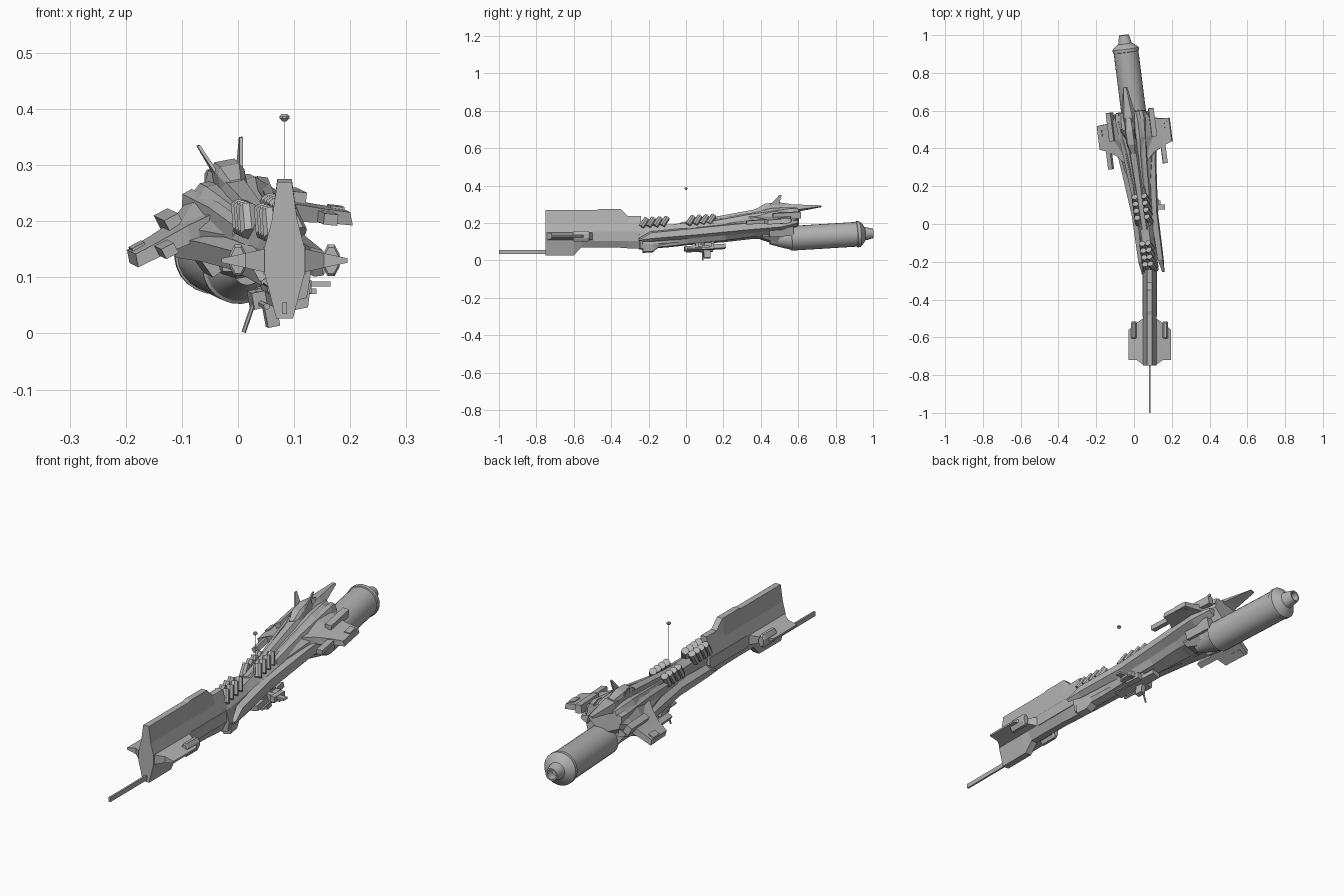
import bpy, bmesh
from math import radians, cos, sin, pi
from mathutils import Matrix, Vector

if "Cube" in bpy.data.objects:
    bpy.data.objects.remove(bpy.data.objects["Cube"])

I = Matrix.Identity(4)
# The rear ship is symmetric in its own yawed, pitched and rolled frame
S = (Matrix.Translation((0, 0.5, 0.175)) @ Matrix.Rotation(radians(7.2), 4, 'Z')
     @ Matrix.Rotation(radians(3.5), 4, 'X') @ Matrix.Rotation(radians(-11), 4, 'Y'))
grey = bpy.data.materials.new('dark_grey')
grey.diffuse_color = (.45, .45, .45, 1)
grey.use_nodes = True
grey.node_tree.nodes["Principled BSDF"].inputs["Base Color"].default_value = grey.diffuse_color


def finish(name, bm, M):
    bm.transform(M)
    bmesh.ops.recalc_face_normals(bm, faces=bm.faces)
    me = bpy.data.meshes.new(name)
    bm.to_mesh(me)
    bm.free()
    me.materials.append(grey)
    ob = bpy.data.objects.new(name, me)
    bpy.context.collection.objects.link(ob)
    return ob


def loft(name, rings, M=I):
    bm = bmesh.new()
    vs = [[bm.verts.new(p) for p in r] for r in rings]
    n = len(rings[0])
    for a, b in zip(vs, vs[1:]):
        for i in range(n):
            j = (i + 1) % n
            bm.faces.new((a[i], a[j], b[j], b[i]))
    bm.faces.new(vs[0])
    bm.faces.new(vs[-1])
    return finish(name, bm, M)


def box(name, loc, size, M=I, rot=(0, 0, 0)):
    bm = bmesh.new()
    R = Matrix.Translation(loc)
    for a, ax in zip(rot, 'XYZ'):
        R = R @ Matrix.Rotation(radians(a), 4, ax)
    bmesh.ops.create_cube(bm, size=1, matrix=R @ Matrix.Diagonal((*size, 1)))
    return finish(name, bm, M)


def lathe(name, prof, sides, loc=(0, 0, 0), M=I, zs=1):
    # profile of (y, radius) turned around the y axis
    return loft(name, [[(loc[0] + r * cos(2 * pi * (i + .5) / sides), loc[1] + y,
                         loc[2] + zs * r * sin(2 * pi * (i + .5) / sides)) for i in range(sides)]
                       for y, r in prof], M)


def rod(name, a, b, r1, r2, sides=6, M=I):
    a, b = Vector(a), Vector(b)
    q = (b - a).to_track_quat('Y', 'Z').to_matrix().to_4x4()
    return lathe(name, [(0, r1), ((b - a).length, r2)], sides, M=M @ Matrix.Translation(a) @ q)


def mirrored(half, v, cx=0):
    # closed section at y = v from its right half of (x, z) points
    return [(cx + x, v, z) for x, z in half] + [(cx - x, v, z) for x, z in reversed(half)]


def section(v, wt, wm, wb, zt, z1, z2, zb):
    return mirrored([(wt, zt), (wm, z1), (wm, z2), (wb, zb)], v)


# ---- Nose: tall star-section blade with stubby side wings
CX = 0.083
nose = [(-.75, .270, .027), (-.60, .270, .027), (-.56, .270, .07), (-.48, .270, .07),
        (-.46, .275, .07), (-.35, .275, .068), (-.31, .237, .065), (-.24, .237, .062)]
loft('nose_body', [mirrored([(.013, t), (.023, .2), (.036, .152), (.036, .108), (.015, b)], y, CX)
                   for y, t, b in nose])
for s in (1, -1):
    loft('nose_wing', [[(CX + s * x, y0, .13 + t), (CX + s * x, y1, .13 + t),
                        (CX + s * x, y1, .13 - t), (CX + s * x, y0, .13 - t)]
                       for x, y0, y1, t in [(.0, -.749, -.49, .025), (.035, -.745, -.50, .021),
                                            (.07, -.72, -.525, .013), (.112, -.72, -.56, .004)]])
    lathe('nose_pod', [(-.605, .013), (-.60, .016), (-.525, .016), (-.515, .012)], 8,
          (CX + s * .083, 0, .13), zs=1.9)
    box('nose_side_strip', (CX + s * .03, -.36, .13), (.015, .26, .05))
box('nose_spike', (CX, -.865, .045), (.008, .27, .02))

# ---- Main hull, widening to the rear
hull = [(-.76, .02, .030, .015, .05, .02, -.03, -.07), (-.58, .022, .036, .018, .05, .02, -.03, -.065),
        (-.50, .024, .042, .020, .055, .02, -.03, -.06), (-.30, .026, .055, .026, .07, .03, -.025, -.055),
        (-.14, .034, .085, .035, .085, .035, -.015, -.045), (-.04, .045, .110, .045, .10, .04, 0, -.05),
        (.05, .045, .105, .04, .10, .045, .01, -.03), (.10, .04, .075, .03, .095, .05, .03, 0)]
loft('main_hull', [section(*h) for h in hull], S)

# Raised spine ending in a tail spike
spine = [(-.53, .012, .022, .045, .06), (-.36, .012, .024, .05, .077), (-.12, .016, .03, .07, .105),
         (.08, .022, .04, .08, .118), (.12, .018, .03, .088, .115), (.235, .007, .012, .10, .106)]
loft('spine', [[(-b, v, z0), (-a, v, z1), (a, v, z1), (b, v, z0)] for v, a, b, z0, z1 in spine], S)

# Thick slanted ribs in two groups of four pairs, one on each side of the spine
for start, x, z in ((-.745, .019, .072), (-.495, .03, .066)):
    for i in range(4):
        for s in (1, -1):
            rod('rib', (s * (x + .004), start + i * .037, z - .026),
                (s * (x - .004), start + i * .037 + .034, z + .018), .017, .016, 8, S)

for s in (1, -1):
    # Long pointed side rail
    rail = [(-.77, .056, .005, -.035, -.02), (-.70, .054, .012, -.04, .015), (-.45, .052, .016, -.035, .025),
            (-.20, .075, .018, -.03, .03), (.0, .095, .022, -.03, .03), (.09, .085, .015, -.01, .025)]
    loft('side_rail', [[(s * (x - w), v, z0), (s * (x + w), v, z0 + .012), (s * (x + w), v, z1 - .012),
                        (s * (x - w), v, z1)] for v, x, w, z0, z1 in rail], S)
    # Upper shoulder beam
    loft('shoulder_beam', [[(s * (x - .012), v, z - .025), (s * (x + .014), v, z - .03),
                            (s * (x + .008), v, z), (s * (x - .01), v, z + .006)]
                           for v, x, z in [(-.36, .038, .05), (-.16, .052, .072), (.06, .07, .086), (.10, .065, .082)]], S)
    # Drooped wing with forward prong and upper pod
    loft('rear_wing', [[(s * x, a, z + t), (s * x, b, z + t), (s * x, b, z - t), (s * x, a, z - t)]
                       for x, a, b, z, t in [(.06, -.17, .06, .042, .018), (.10, -.13, .055, .029, .016),
                                             (.15, -.10, .045, .012, .013), (.196, -.085, .04, -.003, .012)]], S)
    box('wing_prong', (s * .147, -.12, .012), (.025, .15, .02), S, (0, s * 17, 0))
    box('wing_edge_plate', (s * .178, .0, .004), (.025, .05, .03), S, (0, s * 17, 0))
    box('wing_pod', (s * .112, .03, .042), (.028, .15, .035), S, (0, s * 17, 0))
    # Upright fin
    loft('upright_fin', [[(s * x, v - c, z), (s * (x + .006), v - c, z), (s * (x + .006), v + c, z), (s * x, v + c, z)]
                         for x, v, c, z in [(.014, -.03, .035, .10), (.022, -.015, .022, .128), (.036, .015, .006, .17)]], S)
    box('rear_side_block', (s * .06, .0, -.03), (.035, .13, .05), S, (0, s * 25, 0))

# Bridge block on top
loft('bridge', [section(v, w * .7, w, w, z, z - .012, .10, .09) for v, w, z in
                [(-.12, .014, .108), (-.07, .025, .132), (.0, .026, .136), (.07, .018, .122)]], S)

# ---- Engine barrel with nozzle
eng = lathe('engine', [(-.06, .025), (0, .045), (.05, .060), (.055, .066), (.41, .066), (.412, .07),
                       (.428, .07), (.445, .052), (.455, .036), (.5, .026), (.5, .02), (.46, .018)],
            24, (-.002, 0, -.061), S)
bpy.context.view_layer.objects.active = eng
eng.select_set(True)
bpy.ops.object.shade_smooth_by_angle(angle=radians(16))
loft('engine_mount', [section(v, .035, .05, .025, -.01, -.03, -.05, b) for v, b in
                      [(-.10, -.055), (-.01, -.09), (.06, -.115)]], S)

# ---- Chin and belly gear
loft('chin', [section(v, .028, .028, .016, -.03, -.04, -.05, b) for v, b in
              [(-.745, -.088), (-.69, -.088), (-.66, -.065), (-.55, -.06)]], S)
box('belly_plate', (0, -.41, -.083), (.04, .22, .022), S)
box('belly_neck', (0, -.41, -.065), (.035, .10, .05), S)
box('belly_leg', (-.013, -.40, -.113), (.022, .035, .05), S)
for s in (1, -1):
    box('belly_side_block', (s * .032, -.40, -.085), (.024, .07, .03), S)
    rod('belly_gun', (s * .03, -.43, -.092), (s * .03, -.51, -.092), .006, .006, 6, S)
box('side_arm', (.115, .09, .088), (.10, .025, .009))
box('side_arm_lower', (.115, .105, .075), (.05, .04, .01))
box('side_arm_block', (.12, .10, .083), (.022, .07, .024))
rod('belly_rod', (.035, .09, .075), (.01, .09, .002), .004, .004)

# ---- Thin mast with small beacon
rod('mast', (CX, 0, .17), (CX, 0, .385), .0006, .0006, 4)
lathe('beacon', [(-.007, .004), (-.002, .0095), (.002, .0095), (.006, .005)], 8,
      M=Matrix.Translation((CX, 0, .385)) @ Matrix.Rotation(pi / 2, 4, 'X'))
